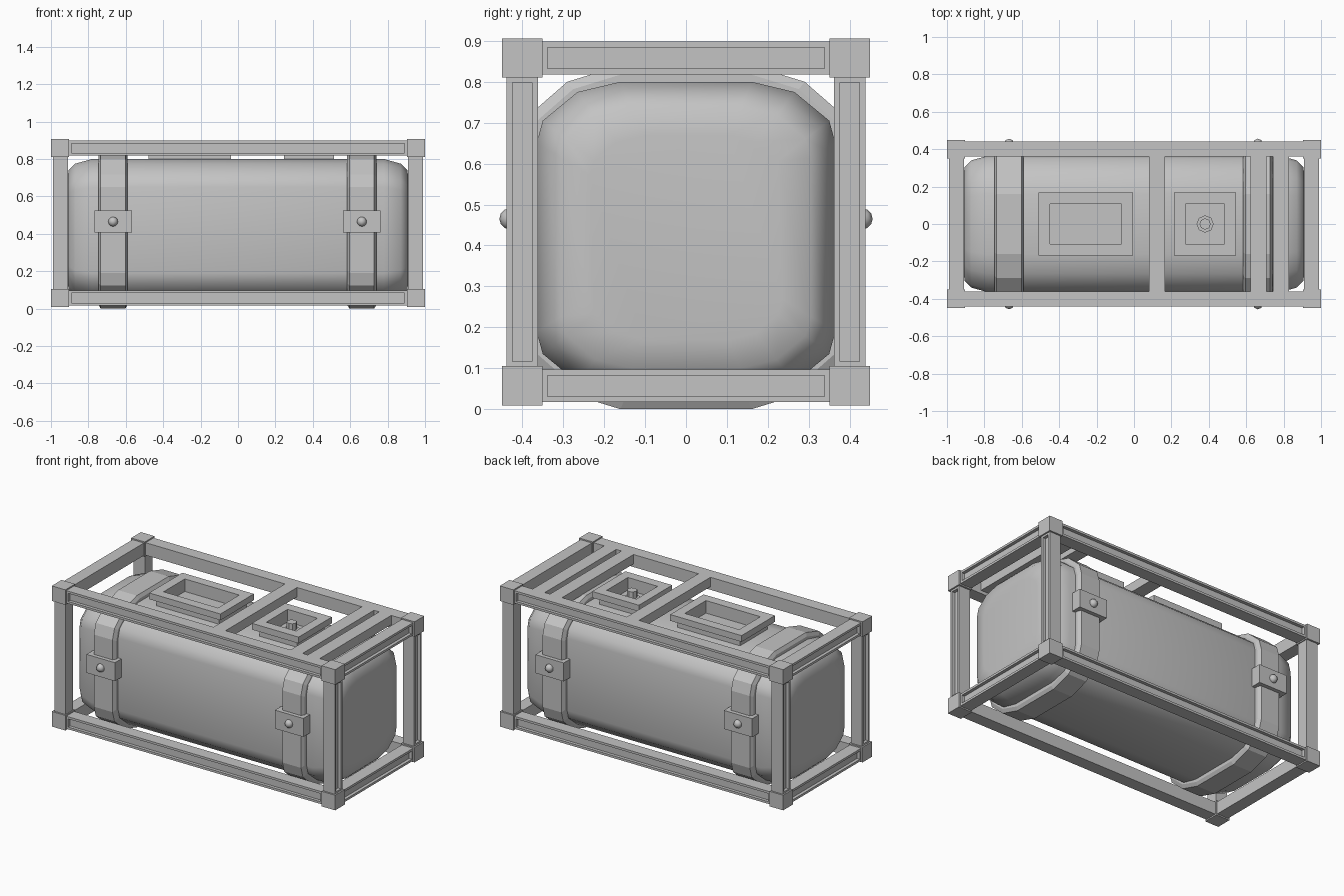
import bpy, bmesh
from mathutils import Vector

if "Cube" in bpy.data.objects:
    bpy.data.objects.remove(bpy.data.objects["Cube"], do_unlink=True)

grey = bpy.data.materials.new("light_grey")
grey.use_nodes = True
COLOR = (0.55, 0.55, 0.55, 1)
grey.diffuse_color = COLOR
grey.node_tree.nodes["Principled BSDF"].inputs["Base Color"].default_value = COLOR


def finish(name, bm, smooth=False):
    bmesh.ops.recalc_face_normals(bm, faces=bm.faces[:])
    for f in bm.faces:
        f.smooth = smooth
    mesh = bpy.data.meshes.new(name)
    bm.to_mesh(mesh)
    bm.free()
    mesh.materials.append(grey)
    obj = bpy.data.objects.new(name, mesh)
    bpy.context.collection.objects.link(obj)
    return obj


def box(name, centre, size, groove=None):
    """Box; the face pointing along groove gets a sunken channel."""
    bm = bmesh.new()
    bmesh.ops.create_cube(bm, size=1)
    for v in bm.verts:
        v.co = Vector(c + s * p for c, s, p in zip(centre, size, v.co))
    if groove:
        bm.normal_update()
        d = Vector(groove)
        face = max(bm.faces, key=lambda f: f.normal.dot(d))
        bmesh.ops.inset_individual(bm, faces=[face], thickness=0.02)
        inner = bmesh.ops.extrude_discrete_faces(bm, faces=[face])["faces"][0]
        bmesh.ops.translate(bm, verts=inner.verts[:], vec=-0.02 * d)
    return finish(name, bm)


def skin(name, rings, smooth=False):
    """Bridge a row of point rings and cap both ends."""
    bm = bmesh.new()
    loops = [[bm.verts.new(p) for p in ring] for ring in rings]
    n = len(loops[0])
    for a, b in zip(loops, loops[1:]):
        for i in range(n):
            j = (i + 1) % n
            bm.faces.new((a[i], a[j], b[j], b[i]))
    bm.faces.new(loops[0])
    bm.faces.new(loops[-1])
    return finish(name, bm, smooth)


def section(quarter, x, inset):
    """Full cross-section around the tank axis from one quarter of it."""
    w, h = quarter[0][0], quarter[-1][1]
    q = [(y * (w - inset) / w, z * (h - inset) / h) for y, z in quarter]
    pts = q + [(-y, z) for y, z in reversed(q)]
    pts += [(-y, -z) for y, z in pts]
    return [(x, y, 0.42 + z) for y, z in pts]


def rect(cx, hx, hy, z):
    return [(cx + sx * hx, sy * hy, z)
            for sx, sy in ((-1, -1), (1, -1), (1, 1), (-1, 1))]


# Tank with rounded ends
tank_q = [(0.365, 0.23), (0.35, 0.285), (0.265, 0.355), (0.16, 0.38)]
ends = [(0.915, 0.13), (0.905, 0.06), (0.87, 0.025), (0.78, 0)]
stations = [(-x, i) for x, i in ends] + ends[::-1]
skin("tank", [section(tank_q, x, i) for x, i in stations], True)

# Straps, clamps and bolts
strap_q = [(0.405, 0.23), (0.385, 0.297), (0.29, 0.38), (0.16, 0.42)]
edge = [(-0.078, 0.06), (-0.078, 0.02), (-0.066, 0),
        (0.066, 0), (0.078, 0.02), (0.078, 0.06)]
for side, cx in (("right", -0.668), ("left", 0.662)):
    skin(side + "_strap", [section(strap_q, cx + x, i) for x, i in edge])
    for end, s in (("front", -1), ("back", 1)):
        box(f"{side}_{end}_clamp", (cx, s * 0.385, 0.465), (0.2, 0.09, 0.118))
        bm = bmesh.new()
        bmesh.ops.create_uvsphere(bm, u_segments=8, v_segments=6, radius=0.026)
        bmesh.ops.translate(bm, verts=bm.verts[:], vec=(cx, s * 0.43, 0.465))
        finish(f"{side}_{end}_bolt", bm, True)

# Hatches with an overhanging rim and a sunken opening
for name, cx, hx in (("large_hatch", -0.258, 0.252), ("small_hatch", 0.38, 0.165)):
    skin(name, [rect(cx, hx - 0.032, 0.138, 0.76), rect(cx, hx - 0.032, 0.138, 0.845),
                rect(cx, hx, 0.168, 0.845), rect(cx, hx, 0.168, 0.885),
                rect(cx, hx - 0.06, 0.107, 0.885), rect(cx, hx - 0.06, 0.107, 0.805)])

# Valve in the small hatch
for name, r, z0, z1 in (("valve_base", 0.046, 0.8, 0.83), ("valve_stem", 0.03, 0.82, 0.875)):
    bm = bmesh.new()
    bmesh.ops.create_cone(bm, cap_ends=True, segments=8, radius1=r, radius2=r, depth=z1 - z0)
    bmesh.ops.translate(bm, verts=bm.verts[:], vec=(0.38, 0, (z0 + z1) / 2))
    finish(name, bm)

# Frame: corner blocks, grooved posts and rails
levels = (("lower", 0.057), ("upper", 0.858))
for sname, sx in (("right", -1), ("left", 1)):
    for ename, sy in (("front", -1), ("back", 1)):
        for lname, z in levels:
            box(f"{lname}_{ename}_{sname}_corner", (sx * 0.952, sy * 0.4, z), (0.096, 0.098, 0.096))
        box(f"{ename}_{sname}_post", (sx * 0.95, sy * 0.4, 0.457), (0.08, 0.076, 0.71), (sx, 0, 0))
    for lname, z in levels:
        box(f"{lname}_{sname}_end_rail", (sx * 0.95, 0, z), (0.08, 0.704, 0.08), (sx, 0, 0))
for ename, sy in (("front", -1), ("back", 1)):
    for lname, z in levels:
        box(f"{lname}_{ename}_rail", (0, sy * 0.4, z), (1.81, 0.08, 0.08), (0, sy, 0))

# Cross bars over the tank
for i, x in enumerate((0.122, 0.665, 0.787)):
    box(f"cross_bar_{i + 1}", (x, 0, 0.868), (0.085, 0.724, 0.06))
